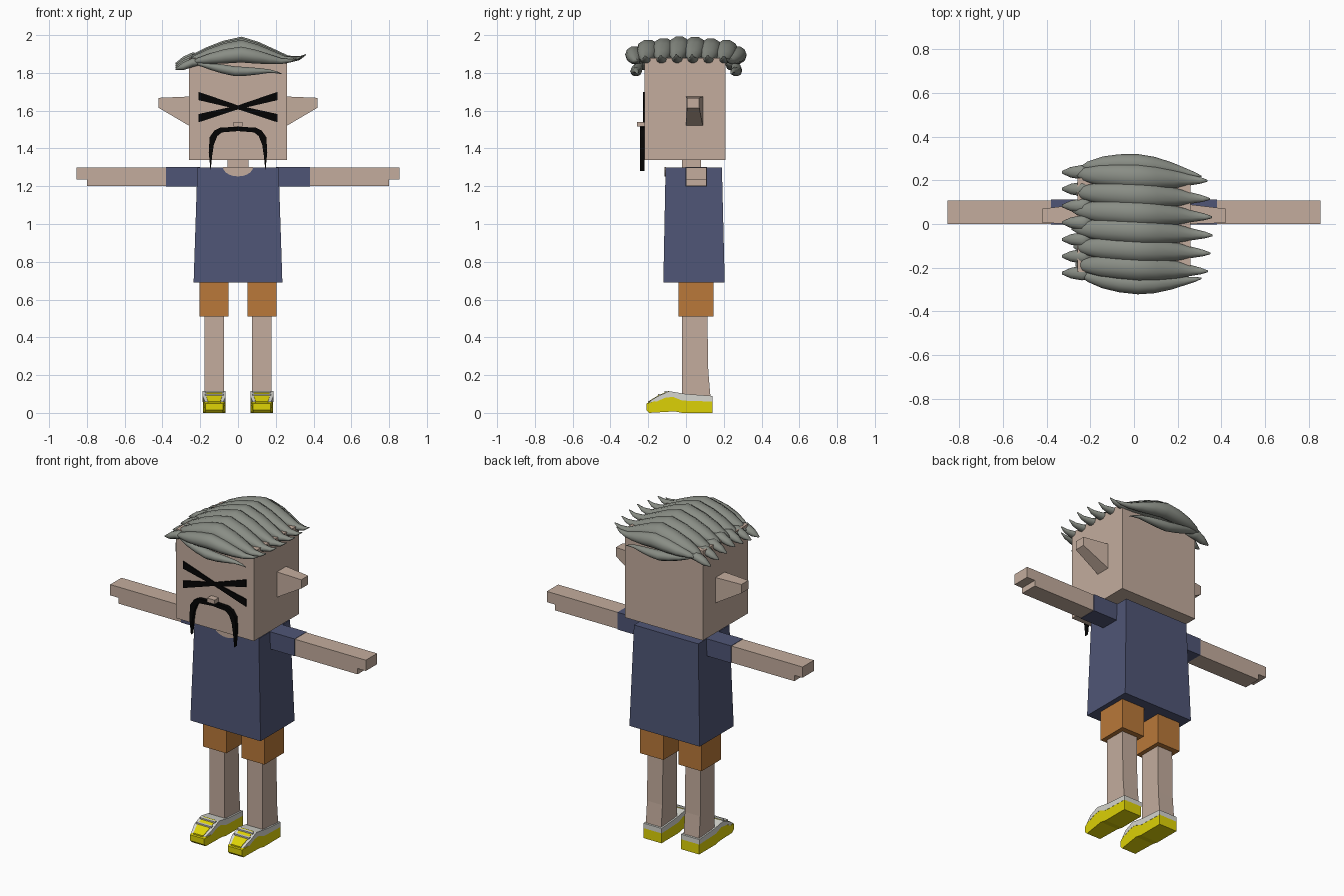
import bpy, bmesh, math

cube = bpy.data.objects.get("Cube")
if cube:
    bpy.data.objects.remove(cube, do_unlink=True)


def material(name, *rgb):
    m = bpy.data.materials.new(name)
    m.use_nodes = True
    lin = [(c / 255) ** 2.2 for c in rgb] + [1]
    m.diffuse_color = lin
    m.node_tree.nodes["Principled BSDF"].inputs["Base Color"].default_value = lin
    return m


SKIN = material("skin", 194, 171, 156)
BLUE = material("shirt blue", 80, 86, 117)
ORANGE = material("shorts orange", 184, 120, 60)
YELLOW = material("shoe yellow", 222, 210, 15)
WHITE = material("shoe white", 212, 212, 205)
GREY = material("hair grey", 136, 140, 132)
BLACK = material("black", 12, 12, 12)


def build(name, verts, faces, mat, smooth=False):
    bm = bmesh.new()
    vs = [bm.verts.new(v) for v in verts]
    for f in faces:
        bm.faces.new([vs[i] for i in f]).smooth = smooth
    bmesh.ops.recalc_face_normals(bm, faces=bm.faces)
    me = bpy.data.meshes.new(name)
    bm.to_mesh(me)
    bm.free()
    me.materials.append(mat)
    ob = bpy.data.objects.new(name, me)
    bpy.context.collection.objects.link(ob)
    return ob


def loft(name, rings, mat, smooth=False):
    """Skin a list of equal rings and close both ends."""
    n = len(rings[0])
    faces = [list(range(n)), list(range((len(rings) - 1) * n, len(rings) * n))]
    for r in range(len(rings) - 1):
        for i in range(n):
            j = (i + 1) % n
            faces.append((r * n + i, r * n + j, r * n + n + j, r * n + n + i))
    return build(name, [p for ring in rings for p in ring], faces, mat, smooth)


def rect(x0, x1, y0, y1, z):
    return [(x0, y0, z), (x1, y0, z), (x1, y1, z), (x0, y1, z)]


def box(name, x0, x1, y0, y1, z0, z1, mat):
    return loft(name, [rect(x0, x1, y0, y1, z0), rect(x0, x1, y0, y1, z1)], mat)


def plate(name, outline, y0, y1, mat):
    """Front outline in x and z, extruded along y."""
    return loft(name, [[(x, y, z) for x, z in outline] for y in (y0, y1)], mat)


# Head, neck, nose
box("head", -0.26, 0.26, -0.22, 0.21, 1.34, 1.88, SKIN)
box("neck", -0.055, 0.055, -0.02, 0.08, 1.25, 1.35, SKIN)
box("nose", -0.025, 0.025, -0.26, -0.21, 1.515, 1.54, SKIN)

# Shirt with a scooped neckline
loft("shirt", [rect(-0.235, 0.235, -0.12, 0.205, 0.69),
               rect(-0.215, 0.215, -0.108, 0.19, 1.30)], BLUE)
arc = [math.pi * i / 10 for i in range(11)]
plate("neckline", [(0.08 * math.cos(a), 1.302 - 0.05 * math.sin(a)) for a in arc],
      -0.113, -0.106, SKIN)

# Moustache
half = [(0, 1.515), (0.095, 1.51), (0.125, 1.495), (0.15, 1.46), (0.155, 1.38),
        (0.145, 1.28), (0.137, 1.36), (0.128, 1.42), (0.11, 1.465), (0.085, 1.485), (0, 1.492)]
plate("moustache", half + [(-x, z) for x, z in half[-2:0:-1]], -0.243, -0.219, BLACK)


def shoe_part(name, side, cx, profile, half_w, mat):
    """Side profile in y and z, extruded across the foot, narrowing at the toe."""
    rings = []
    for s in (-1, 1):
        rings.append([(cx + s * half_w * (0.78 if y < -0.17 else 1), y, z) for y, z in profile])
    return loft(side + name, rings, mat)


for s, side in ((1, "left_"), (-1, "right_")):
    # Ear tapering outward
    loft(side + "ear", [
        [(s * 0.25, y, z) for y, z in ((0, 1.515), (0.09, 1.515), (0.09, 1.675), (0, 1.675))],
        [(s * 0.42, y, z) for y, z in ((0.005, 1.615), (0.07, 1.615), (0.07, 1.668), (0.005, 1.668))],
    ], SKIN)
    # Crossed eye bars
    for name, z, h in (("upper_eye_bar", 1.678, 0.022), ("lower_eye_bar", 1.56, 0.022)):
        plate(side + name, [(0, 1.607), (s * 0.21, z - h), (s * 0.21, z + h), (0, 1.628)],
              -0.227, -0.219, BLACK)
    # Sleeve and arm with stepped hand
    box(side + "sleeve", *sorted((s * 0.2, s * 0.38)), -0.002, 0.112, 1.198, 1.302, BLUE)
    plate(side + "arm", [(s * x, z) for x, z in (
        (0.37, 1.2), (0.80, 1.2), (0.80, 1.235), (0.855, 1.235), (0.855, 1.3), (0.37, 1.3))],
        0, 0.108, SKIN)
    # Shorts and leg
    box(side + "shorts_leg", *sorted((s * 0.05, s * 0.205)), -0.04, 0.145, 0.51, 0.70, ORANGE)
    a, b = sorted((s * 0.075, s * 0.178))
    loft(side + "leg", [rect(a, b, -0.02, 0.13, 0.08), rect(a, b, -0.02, 0.118, 0.22),
                        rect(a, b, -0.02, 0.113, 0.52)], SKIN)
    # Shoe: sole, upper, toe cap and laces
    cx = s * 0.126
    shoe_part("shoe_sole", side, cx, [(-0.195, 0), (-0.06, 0.008), (-0.02, 0), (0.14, 0), (0.14, 0.062),
              (-0.02, 0.066), (-0.07, 0.085), (-0.12, 0.08), (-0.17, 0.06), (-0.21, 0.05), (-0.21, 0.015)],
              0.06, YELLOW)
    shoe_part("shoe_upper", side, cx, [(0.14, 0.06), (0.14, 0.09), (0.0, 0.1), (-0.09, 0.115), (-0.15, 0.088),
              (-0.2, 0.058), (-0.16, 0.058), (-0.11, 0.08), (-0.07, 0.085), (-0.02, 0.065)], 0.061, WHITE)
    shoe_part("shoe_vamp", side, cx, [(-0.09, 0.117), (-0.15, 0.091), (-0.2, 0.061), (-0.2, 0.053),
              (-0.15, 0.083), (-0.09, 0.108)], 0.042, YELLOW)
    for i in range(2):
        y, z = -0.105 - 0.035 * i, 0.112 - 0.016 * i
        box(f"{side}shoe_lace_{i + 1}", cx - 0.05, cx + 0.05, y - 0.008, y + 0.008, z - 0.004, z + 0.004, WHITE)


# Hair lock: rings along x, rows of x, lift, half height and half width
def lock(name, rows, y, z, lean=0.0, bow=0.0, sides=10):
    rings = []
    for x, lift, hh, hw in rows:
        cy = y + lean * x + bow * math.cos(x * math.pi / 0.65)
        rings.append([(x, cy + hw * math.cos(2 * math.pi * k / sides),
                       z + lift + hh * math.sin(2 * math.pi * k / sides)) for k in range(sides)])
    ob = loft(name, rings, GREY, True)
    return ob


LONG = [(-0.29, -0.035, 0.005, 0.006), (-0.25, -0.015, 0.02, 0.03), (-0.17, 0.008, 0.038, 0.05),
        (-0.08, 0.032, 0.05, 0.058), (0.02, 0.05, 0.055, 0.062), (0.11, 0.028, 0.048, 0.056),
        (0.20, 0.0, 0.034, 0.042), (0.27, -0.02, 0.02, 0.027), (0.33, -0.014, 0.011, 0.015),
        (0.365, 0.006, 0.003, 0.004)]
TUFT = [(-0.19, 0.0, 0.012, 0.03), (-0.24, 0.0, 0.025, 0.033), (-0.29, -0.02, 0.022, 0.024),
        (-0.33, -0.035, 0.004, 0.006)]

# Top locks sweep to one side; centre ones are tallest and longest
for i in range(6):
    y = -0.2 + 0.083 * i
    edge = abs(y) / 0.22
    k = 1 - 0.08 * edge
    lock(f"top_hair_lock_{i + 1}", [(x * k, l * (1 - 0.25 * edge), hh, hw) for x, l, hh, hw in LONG],
         y, 1.893 - 0.01 * edge, -0.05)

# Short tufts along the other edge
for i in range(7):
    y = -0.225 + 0.077 * i
    lock(f"side_hair_tuft_{i + 1}", TUFT, y, 1.885 - 0.01 * abs(i - 3))

# Locks hanging over the front and back edges
for s, side in ((-1, "front_"), (1, "back_")):
    lock(side + "upper_hair_lock", [(x * 0.85, l * 0.5, hh * 0.8, hw * 0.75) for x, l, hh, hw in LONG],
         s * 0.23, 1.872, -0.05, s * 0.045)
    lock(side + "lower_hair_lock", [(x * 0.72 - 0.03, -l * 0.3 - x * 0.08, hh * 0.5, hw * 0.5)
                                    for x, l, hh, hw in LONG],
         s * 0.235, 1.825, -0.04, s * 0.03)
